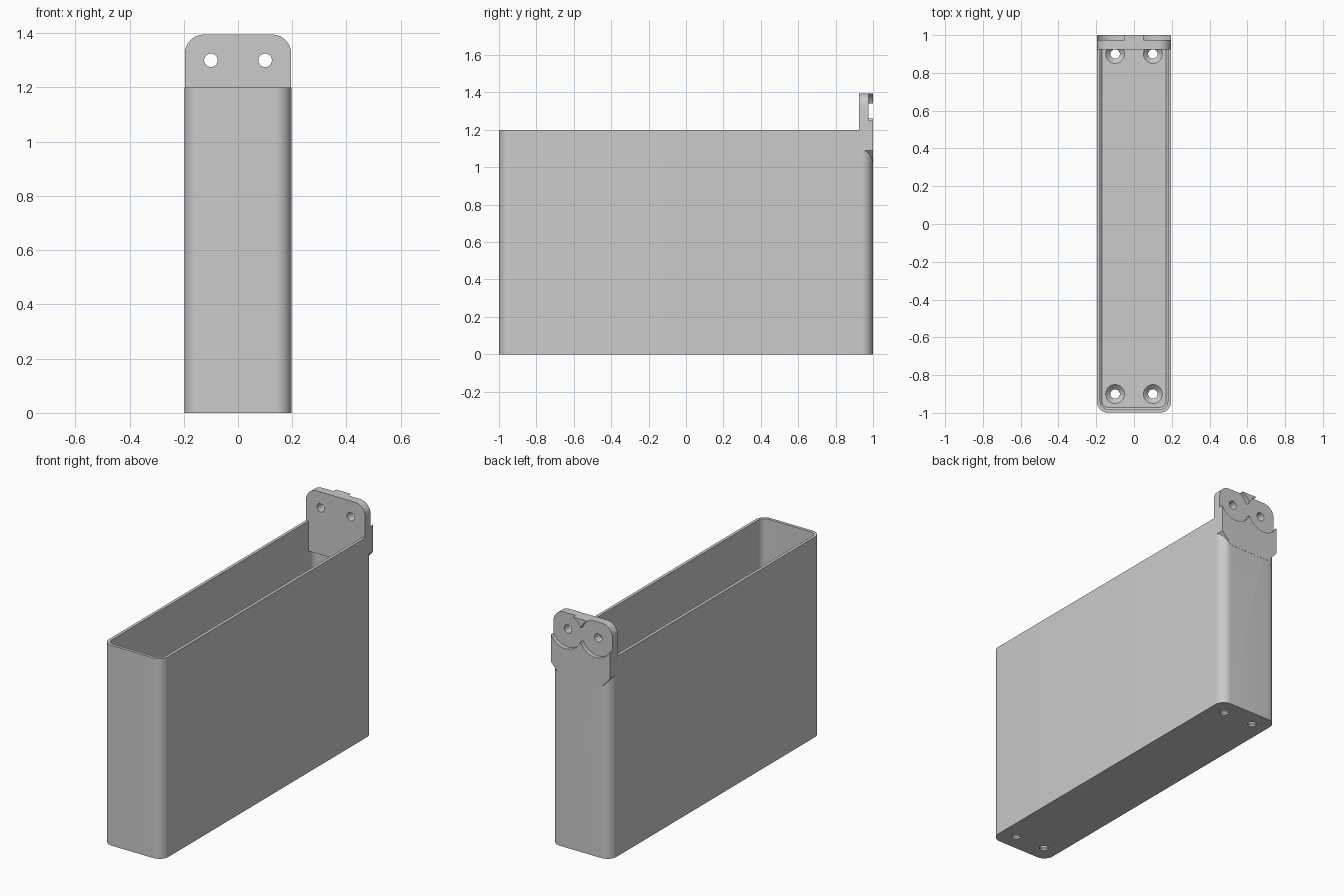
import bpy, bmesh, math
from mathutils import Matrix, Vector

if "Cube" in bpy.data.objects:
    bpy.data.objects.remove(bpy.data.objects["Cube"], do_unlink=True)

grey = bpy.data.materials.new("plain_grey")
grey.use_nodes = True
colour = (0.6, 0.6, 0.6, 1)
grey.diffuse_color = colour
grey.node_tree.nodes["Principled BSDF"].inputs["Base Color"].default_value = colour


def loft(name, rings, helper=False):
    """Skin a list of equal-length point rings and cap both ends."""
    bm = bmesh.new()
    loops = [[bm.verts.new(p) for p in ring] for ring in rings]
    n = len(loops[0])
    for a, b in zip(loops, loops[1:]):
        for i in range(n):
            j = (i + 1) % n
            bm.faces.new((a[i], a[j], b[j], b[i]))
    bm.faces.new(loops[0])
    bm.faces.new(loops[-1])
    bmesh.ops.recalc_face_normals(bm, faces=bm.faces)
    mesh = bpy.data.meshes.new(name)
    bm.to_mesh(mesh)
    bm.free()
    ob = bpy.data.objects.new(name, mesh)
    bpy.context.collection.objects.link(ob)
    mesh.materials.append(grey)
    ob.hide_render = helper
    if helper:
        ob.hide_set(True)
    return ob


def arc(cx, cy, r, start, sweep=90, steps=10):
    angles = [math.radians(start + sweep * i / steps) for i in range(steps + 1)]
    return [(cx + r * math.cos(a), cy + r * math.sin(a)) for a in angles]


def box_ring(inset, z):
    """Rounded rectangle of the holder body, moved inwards by inset."""
    hx, hy, r = 0.197, 0.999, 0.06
    pts = []
    for sx, sy, start in ((1, 1, 0), (-1, 1, 90), (-1, -1, 180), (1, -1, 270)):
        pts += arc(sx * (hx - r), sy * (hy - r), r - inset, start)
    return [(x, y, z) for x, y in pts]


def slab(name, outline, y0, y1, helper=False):
    """Extrude an x-z outline along y."""
    return loft(name, [[(x, y, z) for x, z in outline] for y in (y0, y1)], helper)


def disc(r, z, x, y):
    return [(px, py, z) for px, py in arc(x, y, r, 0, 348.75, 31)]


def boolean(ob, other, operation="DIFFERENCE"):
    mod = ob.modifiers.new(other.name, "BOOLEAN")
    mod.operation, mod.solver, mod.object = operation, "EXACT", other


# Open-topped holder body with a small chamfer round the floor
body = loft("holder_body", [box_ring(0, 0), box_ring(0, 1.2), box_ring(0.018, 1.2),
                            box_ring(0.018, 0.045), box_ring(0.028, 0.035)])

# Hanging tab: rounded top, tapered ears at the bottom
w, top, r = 0.196, 1.395, 0.07
outline = arc(w - r, top - r, r, 0) + arc(r - w, top - r, r, 90)
outline += [(-w, 1.09), (-0.137, 1.02), (0.137, 1.02), (w, 1.09)]
tab = slab("hanging_tab", outline, 0.925, 1.0)

# Square-ended foot of the tab inside the body
foot = slab("tab_foot", [(-0.185, 1.02), (0.185, 1.02), (0.185, 1.18), (-0.185, 1.18)],
            0.925, 0.975, True)
boolean(tab, foot, "UNION")

for side, x in (("left", 0.1), ("right", -0.1)):
    # Round recess and screw hole on the back of the tab
    recess = slab(side + "_recess_cutter", arc(x, 1.3, 0.108, 0, 352.5, 47), 0.975, 1.1, True)
    hole = slab(side + "_tab_hole_cutter", arc(x, 1.3, 0.025, 0, 348.75, 31), 0.8, 1.1, True)
    boolean(tab, recess)
    boolean(tab, hole)
    boolean(body, recess)
    # Countersunk floor holes
    for end, y in (("front", -0.9), ("back", 0.9)):
        sink = loft(f"{end}_{side}_floor_cutter",
                    [disc(0.025, -0.1, x, y), disc(0.025, 0.01, x, y),
                     disc(0.05, 0.035, x, y), disc(0.05, 0.1, x, y)], True)
        boolean(body, sink)

# Apply the cuts and smooth the rounded surfaces
for ob in (body, tab):
    bpy.ops.object.select_all(action="DESELECT")
    ob.select_set(True)
    bpy.context.view_layer.objects.active = ob
    for mod in list(ob.modifiers):
        bpy.ops.object.modifier_apply(modifier=mod.name)
    bpy.ops.object.shade_smooth_by_angle(angle=math.radians(30))

# Remove the spent cutters
for ob in [o for o in bpy.data.objects if o.name.endswith("_cutter") or o.name == "tab_foot"]:
    bpy.data.objects.remove(ob, do_unlink=True)
